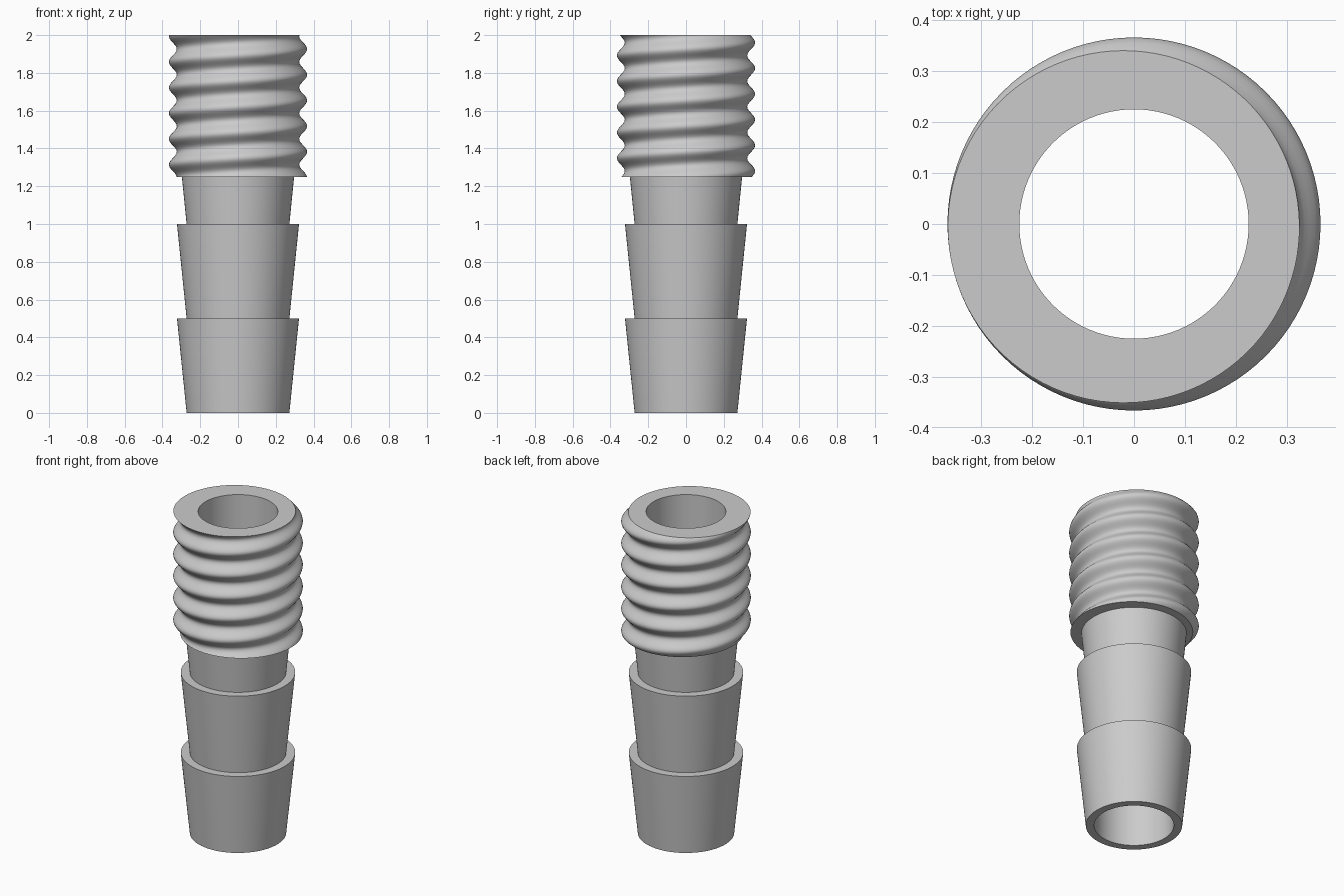
import bpy, bmesh, math

SIDES = 96
BORE = 0.225              # radius of the through hole
Z_LOW, Z_TOP = 1.25, 2.0  # ends of the thread
PITCH = 0.136
ROOT, CREST = 0.324, 0.366
STEPS = 12                # rows in one turn of the thread
START = math.radians(195)  # where the crest meets the top face

cube = bpy.data.objects.get("Cube")
if cube:
    bpy.data.objects.remove(cube, do_unlink=True)

grey = bpy.data.materials.new("plain grey")
grey.use_nodes = True
colour = (0.6, 0.6, 0.6, 1)
grey.diffuse_color = colour
grey.node_tree.nodes["Principled BSDF"].inputs["Base Color"].default_value = colour


def revolve(name, column):
    """Skin the (radius, z) columns given for each angle round the z axis."""
    bm = bmesh.new()
    grid = []
    for j in range(SIDES + 1):
        a = math.tau * j / SIDES
        grid.append([bm.verts.new((r * math.cos(a), r * math.sin(a), z))
                     for r, z in column(a)])
    for left, right in zip(grid, grid[1:]):
        for i in range(len(left) - 1):
            bm.faces.new((left[i], right[i], right[i + 1], left[i + 1]))
    bmesh.ops.remove_doubles(bm, verts=bm.verts, dist=0.0002)
    bmesh.ops.dissolve_degenerate(bm, edges=bm.edges, dist=0.0001)
    mesh = bpy.data.meshes.new(name)
    bm.to_mesh(mesh)
    bm.free()
    mesh.materials.append(grey)
    obj = bpy.data.objects.new(name, mesh)
    bpy.context.collection.objects.link(obj)
    bpy.ops.object.select_all(action='DESELECT')
    obj.select_set(True)
    bpy.context.view_layer.objects.active = obj
    bpy.ops.object.shade_smooth_by_angle(angle=math.radians(30))
    return obj


def barb_column(angle):
    """Bore wall, bottom rim, two barbs and the neck."""
    return [(BORE, Z_TOP), (BORE, 0), (0.272, 0), (0.323, 0.5), (0.272, 0.5),
            (0.323, 1.0), (0.272, 1.0), (0.297, Z_LOW)]


def thread_column(angle):
    """Rounded helical ridge, cut flat at both ends and capped inwards."""
    turn = (angle - START) / math.tau
    points = [(0.297, Z_LOW)]
    for i in range(-9 * STEPS, 3 * STEPS):
        z = Z_TOP + PITCH * (i / STEPS + turn)
        z = min(max(z, Z_LOW), Z_TOP)
        wave = math.cos(math.tau * ((z - Z_TOP) / PITCH - turn))
        points.append(((CREST + ROOT) / 2 + (CREST - ROOT) / 2 * wave, z))
    return points + [(BORE, Z_TOP)]


revolve("barbed_tube", barb_column)
revolve("screw_thread", thread_column)
